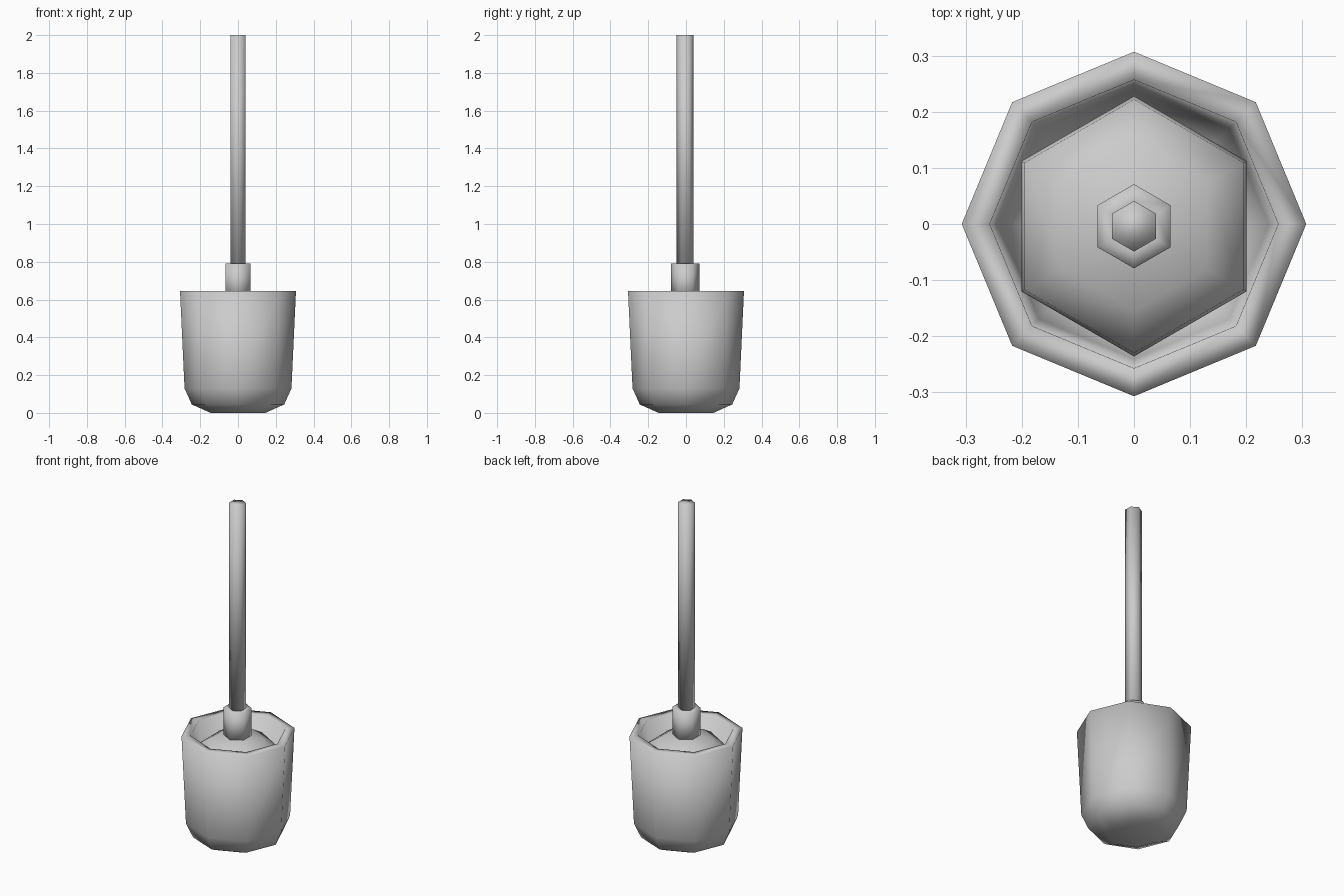
import bpy, bmesh, math

cube = bpy.data.objects.get("Cube")
if cube:
    bpy.data.objects.remove(cube, do_unlink=True)

grey = bpy.data.materials.new("plain_grey")
grey.use_nodes = True
COLOUR = (0.6, 0.6, 0.6, 1)
grey.diffuse_color = COLOUR
grey.node_tree.nodes["Principled BSDF"].inputs["Base Color"].default_value = COLOUR


def lathe(name, profile, sides, start=0.0, y=0.0):
    """Turn a (radius, z) profile into a smooth capped solid with few sides."""
    bm = bmesh.new()
    rings = []
    for r, z in profile:
        angles = [start + math.tau * i / sides for i in range(sides)]
        rings.append([bm.verts.new((r * math.cos(a), r * math.sin(a) + y, z)) for a in angles])
    for low, high in zip(rings, rings[1:]):
        for i in range(sides):
            j = (i + 1) % sides
            bm.faces.new((low[i], low[j], high[j], high[i]))
    bm.faces.new(rings[0][::-1])
    bm.faces.new(rings[-1])
    bmesh.ops.recalc_face_normals(bm, faces=bm.faces)
    for face in bm.faces:
        face.smooth = True
    mesh = bpy.data.meshes.new(name)
    bm.to_mesh(mesh)
    bm.free()
    mesh.materials.append(grey)
    obj = bpy.data.objects.new(name, mesh)
    bpy.context.collection.objects.link(obj)
    return obj


# Eight-sided holder: outside, flat rim, then inside wall and floor
lathe("holder_cup", [(0.145, 0), (0.245, 0.045), (0.283, 0.13), (0.307, 0.645),
                     (0.257, 0.645), (0.24, 0.15), (0.2, 0.08), (0.13, 0.05)], 8)

# Six-sided brush parts, corners pointing front and back
HEX = math.pi / 6
BACK = -0.004
lathe("brush_head", [(0.15, 0.1), (0.2, 0.16), (0.232, 0.5), (0.226, 0.56),
                     (0.15, 0.605), (0.06, 0.635)], 6, HEX, BACK)
lathe("handle_collar", [(0.075, 0.6), (0.075, 0.79), (0.045, 0.79)], 6, HEX, BACK)
lathe("handle_rod", [(0.045, 0.77), (0.045, 2.0)], 6, HEX, BACK)
